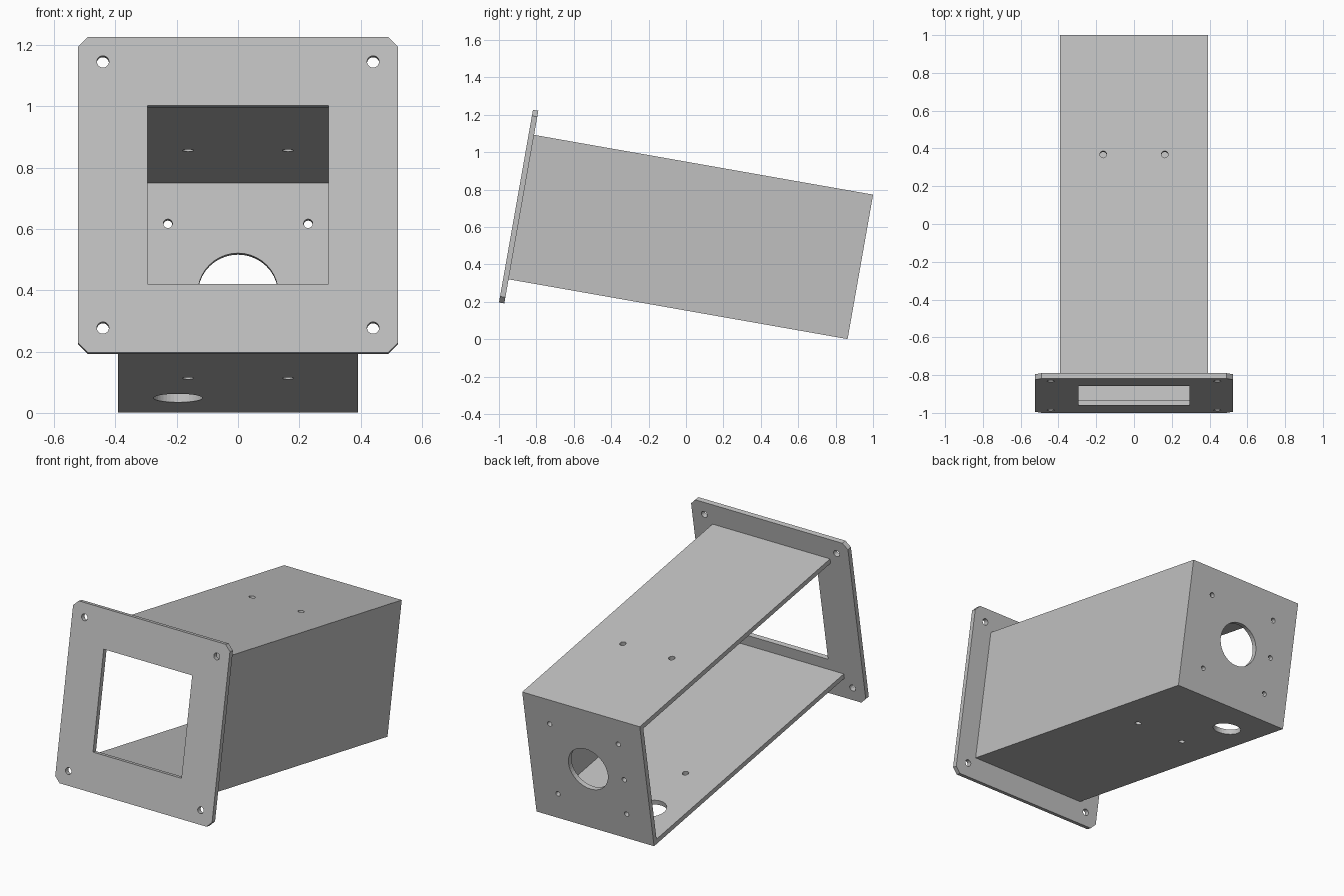
import bpy
import bmesh
import math
from mathutils import Matrix, Vector

cube = bpy.data.objects.get("Cube")
if cube:
    bpy.data.objects.remove(cube, do_unlink=True)

HALF = 0.392       # half width of the square housing
PLATE = 0.523      # half width of the square front flange
LENGTH = 1.8695    # overall depth along the tilted axis
WALL = 0.029
TILT = Matrix.Translation((0, -0.909, 0.712)) @ Matrix.Rotation(math.radians(-10), 4, 'X')

grey = bpy.data.materials.new("light_grey")
grey.use_nodes = True
grey.diffuse_color = (0.53, 0.53, 0.53, 1)
grey.node_tree.nodes["Principled BSDF"].inputs["Base Color"].default_value = grey.diffuse_color


def make_object(name, bm):
    mesh = bpy.data.meshes.new(name)
    bm.to_mesh(mesh)
    bm.free()
    mesh.materials.append(grey)
    obj = bpy.data.objects.new(name, mesh)
    bpy.context.collection.objects.link(obj)
    return obj


def box(name, low, high, chamfer=0):
    """Axis-aligned box, optionally with its four depth edges chamfered."""
    low, high = Vector(low), Vector(high)
    bm = bmesh.new()
    bmesh.ops.create_cube(bm, size=1)
    bmesh.ops.scale(bm, vec=high - low, verts=bm.verts)
    bmesh.ops.translate(bm, vec=(low + high) / 2, verts=bm.verts)
    if chamfer:
        edges = [e for e in bm.edges
                 if abs(e.verts[0].co.y - e.verts[1].co.y) > WALL / 2]
        bmesh.ops.bevel(bm, geom=edges, offset=chamfer, segments=1, affect='EDGES')
    return make_object(name, bm)


def drill(centre, radius, depth, axis):
    """Cylindrical cutter along Y or Z."""
    turn = Matrix.Rotation(math.pi / 2, 4, 'X') if axis == 'Y' else Matrix()
    bm = bmesh.new()
    bmesh.ops.create_cone(bm, cap_ends=True, segments=40, radius1=radius,
                          radius2=radius, depth=depth,
                          matrix=Matrix.Translation(centre) @ turn)
    return make_object("cutter", bm)


def cut(target, cutters):
    """Subtract every cutter, bake the result and discard the cutters."""
    for cutter in cutters:
        cutter.hide_render = True
        mod = target.modifiers.new("cut", 'BOOLEAN')
        mod.operation = 'DIFFERENCE'
        mod.solver = 'EXACT'
        mod.object = cutter
    graph = bpy.context.evaluated_depsgraph_get()
    baked = bpy.data.meshes.new_from_object(target.evaluated_get(graph))
    target.modifiers.clear()
    target.data = baked
    baked.name = target.name
    for cutter in cutters:
        bpy.data.objects.remove(cutter, do_unlink=True)
    target.matrix_world = TILT


SIGNS = (-1, 1)
CORNERS = [(sx, sz) for sx in SIGNS for sz in SIGNS]

# Front flange: chamfered plate, square window, four screw holes
flange = box("front_flange", (-PLATE, 0, -PLATE), (PLATE, WALL, PLATE), chamfer=0.033)
window = box("cutter", (-0.295, -1, -0.295), (0.295, 1, 0.295))
cut(flange, [window] + [drill((sx * 0.441, 0, sz * 0.441), 0.0196, 1, 'Y')
                        for sx, sz in CORNERS])

# Housing: hollow box, open at the front and on one side
housing = box("housing", (-HALF, WALL, -HALF), (HALF, LENGTH, HALF))
inner = HALF - WALL
cutters = [box("cutter", (-1, -1, -inner), (inner, LENGTH - WALL, inner))]
# paired holes through roof and floor
cutters += [drill((sx * 0.163, 1.228, 0), 0.018, 2, 'Z') for sx in SIGNS]
# cable hole in the floor
cutters.append(drill((-0.196, 1.598, -HALF), 0.08, 0.2, 'Z'))
# motor-style mount in the back wall: shaft hole, four screws, one extra hole
cutters.append(drill((0, LENGTH, 0), 0.131, 0.2, 'Y'))
cutters += [drill((sx * 0.229, LENGTH, sz * 0.229), 0.0147, 0.2, 'Y') for sx, sz in CORNERS]
cutters.append(drill((-0.241, LENGTH, 0), 0.0147, 0.2, 'Y'))
cut(housing, cutters)
